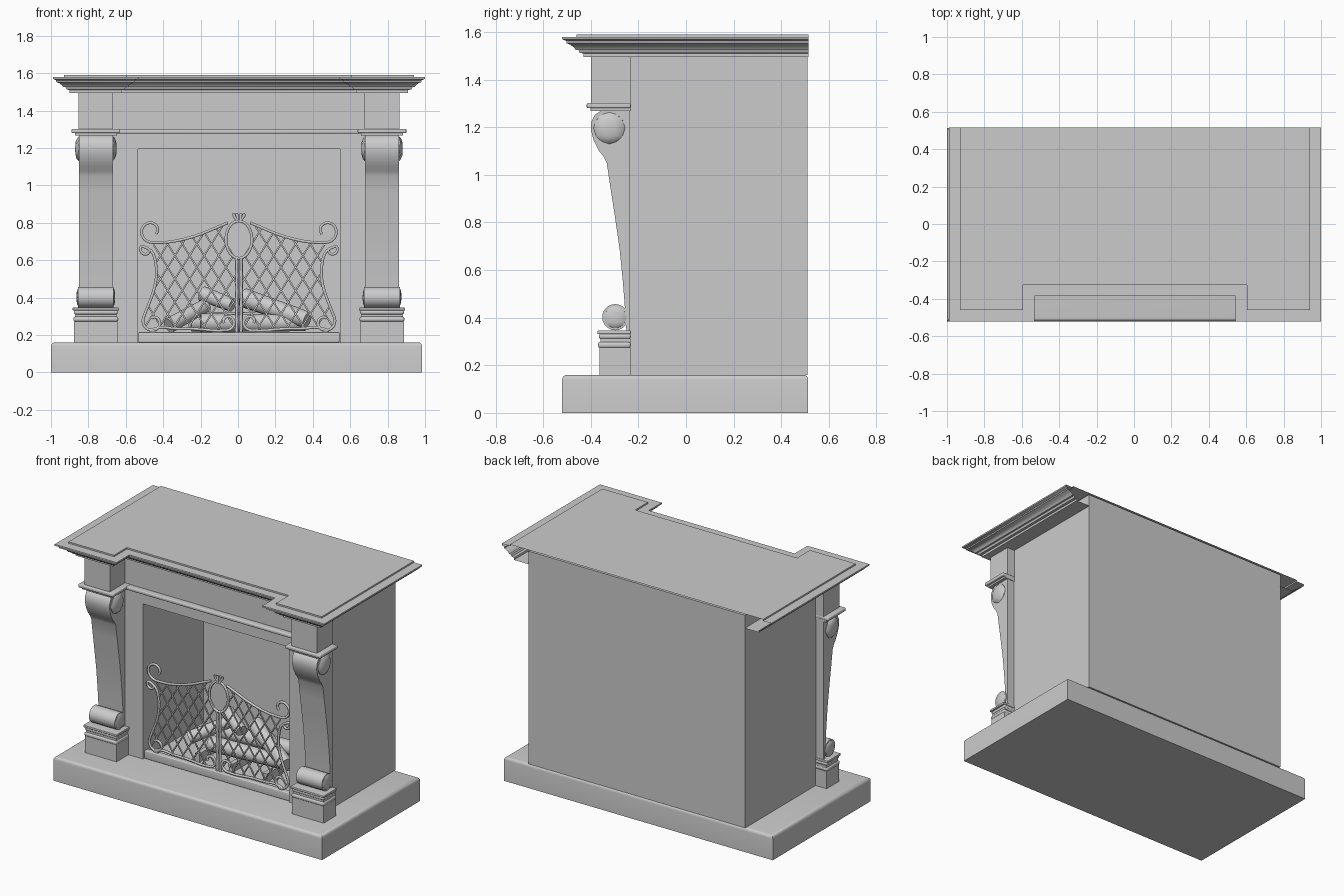
import bpy, bmesh
from math import sin, cos, radians
from mathutils import Vector

if "Cube" in bpy.data.objects:
    bpy.data.objects.remove(bpy.data.objects["Cube"])

CX = 0.005  # symmetry axis of everything above the hearth


def finish(name, bm):
    bmesh.ops.recalc_face_normals(bm, faces=bm.faces)
    me = bpy.data.meshes.new(name)
    bm.to_mesh(me)
    bm.free()
    ob = bpy.data.objects.new(name, me)
    bpy.context.collection.objects.link(ob)
    return ob


def prism(name, pts, axis, a, b):
    """Extrude a 2D outline: axis 'x' takes (y, z), axis 'y' takes (x, z)."""
    bm = bmesh.new()
    def put(p, t):
        return (t, p[0], p[1]) if axis == 'x' else (p[0], t, p[1])
    lo = [bm.verts.new(put(p, a)) for p in pts]
    hi = [bm.verts.new(put(p, b)) for p in pts]
    bm.faces.new(lo)
    bm.faces.new(hi)
    for i in range(len(pts)):
        j = (i + 1) % len(pts)
        bm.faces.new((lo[i], lo[j], hi[j], hi[i]))
    return finish(name, bm)


def box(name, x0, x1, y0, y1, z0, z1, bevel=0, top_only=False):
    ob = prism(name, [(x0, z0), (x1, z0), (x1, z1), (x0, z1)], 'y', y0, y1)
    if bevel:
        bm = bmesh.new()
        bm.from_mesh(ob.data)
        edges = [e for e in bm.edges if not top_only or all(v.co.z > z1 - 1e-5 for v in e.verts)]
        bmesh.ops.bevel(bm, geom=edges, offset=bevel, segments=4, profile=0.5, affect='EDGES')
        bm.to_mesh(ob.data)
        bm.free()
    return ob


def rod(name, p, q, r, r2=None, sides=14):
    p, q = Vector(p), Vector(q)
    bm = bmesh.new()
    bmesh.ops.create_cone(bm, cap_ends=True, segments=sides, radius1=r,
                          radius2=r2 or r, depth=(q - p).length)
    rot = (q - p).to_track_quat('Z', 'Y').to_matrix().to_4x4()
    bm.transform(rot)
    bmesh.ops.translate(bm, verts=bm.verts, vec=(p + q) / 2)
    return finish(name, bm)


def boss(name, x, y, z, r, thick):
    bm = bmesh.new()
    bmesh.ops.create_icosphere(bm, subdivisions=2, radius=1)
    for v in bm.verts:
        v.co = (x + v.co.x * thick, y + v.co.y * r, z + v.co.z * r)
    finish(name, bm)


# Hearth slab with rounded top edge
box("hearth_slab", -1, 0.985, -0.52, 0.513, 0, 0.16, 0.02, True)

# Chimney breast with firebox opening, and its back wall
W, O = 0.80, 0.54
prism("surround", [(CX - W, .16), (CX - O, .16), (CX - O, 1.195), (CX + O, 1.195),
                   (CX + O, .16), (CX + W, .16), (CX + W, 1.58), (CX - W, 1.58)], 'y', -0.237, 0.40)
box("back_wall", CX - W, CX + W, 0.40, 0.511, .16, 1.58)

# Frieze ledge between the pilasters
box("frieze_ledge", CX - .66, CX + .66, -.275, -.23, 1.277, 1.30, .007)

# Mantel shelf: stepped moulding swept round the broken front outline, open at the back
PROFILE = [(.06, 1.59), (.06, 1.58), (0, 1.58), (0, 1.57), (.018, 1.562), (.018, 1.553),
           (.035, 1.546), (.05, 1.535), (.056, 1.525), (.068, 1.525), (.074, 1.512),
           (.09, 1.51), (.09, 1.495), (.2, 1.495)]
bm = bmesh.new()
rings = []
for d, z in PROFILE:
    half = [(.995 - d, .515), (.995 - d, -.52 + d), (.538 + d, -.52 + d), (.538 + d, -.385 + d)]
    path = [(CX - x, y) for x, y in half] + [(CX + x, y) for x, y in reversed(half)]
    rings.append([bm.verts.new((x, y, z)) for x, y in path])
bm.faces.new(rings[0])
for a, b in zip(rings, rings[1:]):
    for i in range(7):
        bm.faces.new((a[i], a[i + 1], b[i + 1], b[i]))
finish("mantel_shelf", bm)

# Pilasters: plinth, rings, scroll corbel, capital and block
CORBEL = [(-.235, 1.278), (-.33, 1.275), (-.36, 1.268), (-.383, 1.252), (-.397, 1.225), (-.4, 1.19),
          (-.388, 1.145), (-.365, 1.10), (-.345, 1.075), (-.333, 1.05), (-.318, .95), (-.298, .82),
          (-.279, .69), (-.266, .56), (-.258, .46), (-.25, .34), (-.235, .34)]
for side, s in (("left", -1), ("right", 1)):
    px = CX + s * .765

    def slab(part, hw, y, z0, z1, bev=0):
        box(side + "_" + part, px - hw, px + hw, y, -.232, z0, z1, bev)

    slab("plinth", .117, -.363, .155, .275)
    slab("lower_ring", .12, -.37, .272, .298, .011)
    slab("middle_ring", .112, -.36, .295, .312)
    slab("upper_ring", .117, -.366, .31, .333, .01)
    slab("plinth_cap", .124, -.372, .331, .346, .004)
    prism(side + "_corbel", CORBEL, 'x', px - .091, px + .091)
    rod(side + "_lower_scroll", (px - .095, -.297, .402), (px + .095, -.297, .402), .055, sides=24)
    for k in (-1, 1):
        boss(side + "_upper_boss", px + k * .09, -.322, 1.196, .067, .022)
        boss(side + "_lower_boss", px + k * .094, -.297, .402, .048, .01)
    slab("capital_neck", .112, -.402, 1.268, 1.283)
    slab("capital", .13, -.417, 1.28, 1.302, .006)
    slab("frieze_block", .093, -.40, 1.30, 1.50)

# Fire screen: wire scrollwork in one plane, mirrored about the centre
SY = -0.21


def wires(name, paths, r, smooth=True):
    cu = bpy.data.curves.new(name, 'CURVE')
    cu.dimensions = '3D'
    cu.bevel_depth, cu.bevel_resolution, cu.resolution_u = r, 1, 3
    cu.use_fill_caps = True
    for path in paths:
        for s in (-1, 1):
            sp = cu.splines.new('NURBS' if smooth else 'POLY')
            sp.points.add(len(path) - 1)
            for pt, (d, z) in zip(sp.points, path):
                pt.co = (CX + s * d, SY, z, 1)
            if smooth:
                sp.order_u, sp.use_endpoint_u = 3, True
    ob = bpy.data.objects.new(name, cu)
    bpy.context.collection.objects.link(ob)


def curl(cx, cz, r0, r1, a0, a1, n=14):
    out = []
    for i in range(n + 1):
        t = i / n
        a, r = radians(a0 + (a1 - a0) * t), r0 + (r1 - r0) * t
        out.append((cx + r * cos(a), cz + r * sin(a)))
    return out


TOP = [(.06, .80), (.12, .775), (.20, .74), (.28, .715), (.36, .698), (.42, .694)]
SIDE = [(.46, .65), (.442, .58), (.44, .50), (.46, .42), (.488, .35), (.508, .30)]
BOTTOM = [(.41, .245), (.34, .232), (.26, .235), (.18, .228), (.11, .222)]
wires("screen_frame", [
    TOP + curl(.468, .757, .063, .03, -90, 215),
    curl(.497, .655, .018, .032, -170, 45)[::1] + SIDE + curl(.458, .27, .057, .022, 10, -300),
    curl(.455, .268, .05, .05, -60, -100, 3)[::-1] + BOTTOM + curl(.062, .27, .047, .018, -70, -380),
    [(.012, .215), (.012, .40), (.012, .612)],
    [(.004, .80), (.012, .82), (.03, .835), (.026, .85)],
    [(.012, .80), (.006, .83), (.012, .85)],
    [(.07 * sin(radians(a)), .71 + .1 * cos(radians(a))) for a in range(0, 181, 12)],
], .0085)


def lerp(table, v, i, o):
    rows = sorted(table, key=lambda p: p[i])
    for p, q in zip(rows, rows[1:]):
        if v <= q[i]:
            t = max(0, (v - p[i]) / (q[i] - p[i]))
            return p[o] + (q[o] - p[o]) * t
    return rows[-1][o]


def inside(d, z):
    return (.014 < d < lerp(SIDE, z, 1, 0) and lerp(BOTTOM, d, 0, 1) < z < lerp(TOP, d, 0, 1)
            and (d / .07) ** 2 + ((z - .71) / .1) ** 2 > 1)


# Diagonal lattice clipped to the scrollwork outline
lattice = []
for slope in (-1.6, 1.6):
    for k in range(-12, 20):
        line = [(.004 * i, .5 + slope * (.004 * i - .03 - .078 * k)) for i in range(130)]
        run = [p for p in line if inside(*p)]
        if len(run) > 4:
            lattice.append([run[0], run[-1]])
wires("screen_lattice", lattice, .005, False)

# Screen foot rail and log grate
box("screen_foot_rail", CX - .538, CX + .538, -.228, -.192, .16, .215, .006)
for gx in (-.25, 0, .25):
    box("grate_bar", CX + gx - .015, CX + gx + .015, -.08, .28, .155, .215)

# Logs
for p, q, r in [((-.37, .02, .25), (-.17, .15, .36), .042),
                ((-.20, .00, .265), (.36, .03, .265), .05),
                ((.03, .14, .40), (.37, -.02, .28), .052),
                ((-.19, .16, .42), (-.03, .08, .36), .042),
                ((-.25, .18, .27), (.30, .20, .28), .052)]:
    rod("log", p, q, r, r * .88)

# Smooth rounded parts, keep edges sharp
meshes = [o for o in bpy.context.scene.objects if o.type == 'MESH']
for o in meshes:
    o.select_set(True)
bpy.context.view_layer.objects.active = meshes[0]
bpy.ops.object.shade_smooth_by_angle(angle=radians(35))
